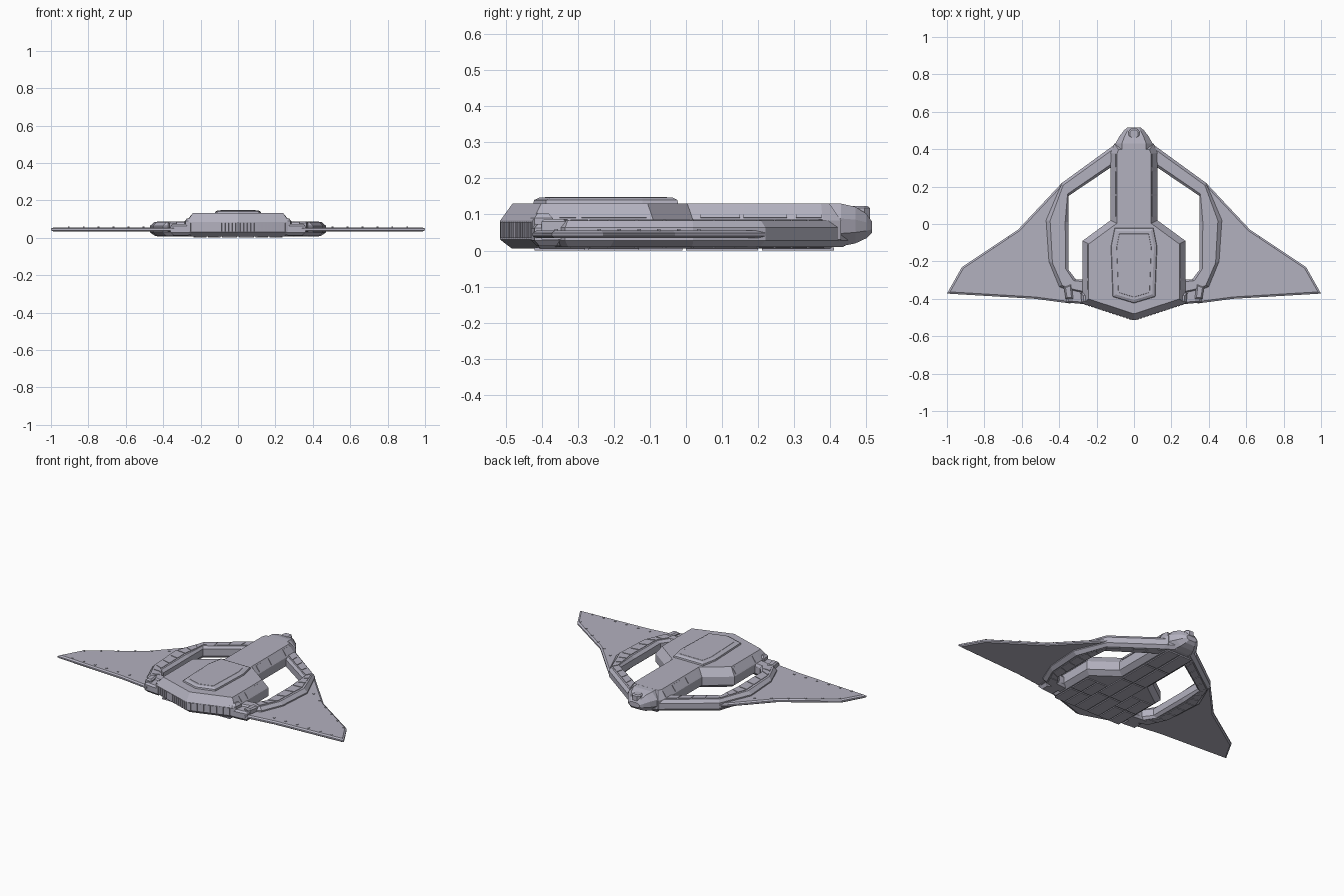
import bpy, bmesh
from mathutils import Vector

cube = bpy.data.objects.get("Cube")
if cube:
    bpy.data.objects.remove(cube, do_unlink=True)

hull_grey = bpy.data.materials.new("hull_grey")
hull_grey.use_nodes = True
GREY = (0.45, 0.44, 0.52, 1)
hull_grey.diffuse_color = GREY
hull_grey.node_tree.nodes["Principled BSDF"].inputs["Base Color"].default_value = GREY


def finish(name, bm, mirror=False):
    bmesh.ops.recalc_face_normals(bm, faces=bm.faces)
    mesh = bpy.data.meshes.new(name)
    bm.to_mesh(mesh)
    bm.free()
    mesh.materials.append(hull_grey)
    obj = bpy.data.objects.new(name, mesh)
    bpy.context.collection.objects.link(obj)
    if mirror:
        obj.modifiers.new("mirror", 'MIRROR').use_mirror_merge = False
    return obj


def loft(bm, rings):
    """Join closed rings of points and cap both ends."""
    rows = [[bm.verts.new(p) for p in ring] for ring in rings]
    n = len(rows[0])
    for a, b in zip(rows, rows[1:]):
        for i in range(n):
            j = (i + 1) % n
            bm.faces.new((a[i], a[j], b[j], b[i]))
    bm.faces.new(rows[0])
    bm.faces.new(rows[-1])


def inset(outline, d):
    """Move every edge of a counter-clockwise outline inward by d."""
    pts = [Vector(p) for p in outline]
    out = []
    for i, p in enumerate(pts):
        e1 = (p - pts[i - 1]).normalized()
        e2 = (pts[(i + 1) % len(pts)] - p).normalized()
        n1, n2 = Vector((-e1.y, e1.x)), Vector((-e2.y, e2.x))
        out.append(p + (n1 + n2) * (d / (1 + n1.dot(n2))))
    return out


def slab(name, outline, levels, mirror=False):
    """Stack one outline at several heights, each with its own inset."""
    bm = bmesh.new()
    loft(bm, [[(p.x, p.y, z) for p in inset(outline, d)] for z, d in levels])
    return finish(name, bm, mirror)


def both(half):
    return half + [(-x, y) for x, y in reversed(half) if x > 0]


def plates(name, quads, depth=0.004, mirror=True):
    """Thin panels standing proud of a surface."""
    bm = bmesh.new()
    for quad in quads:
        q = [Vector(p) for p in quad]
        n = (q[2] - q[0]).cross(q[3] - q[1]).normalized() * depth
        loft(bm, [[p - n for p in q], [p + n for p in q]])
    return finish(name, bm, mirror)


def flat(x0, x1, y0, y1, z):
    return [(x0, y0, z), (x1, y0, z), (x1, y1, z), (x0, y1, z)]


# Central hull with its narrow neck
hull = both([(0, -0.515), (0.275, -0.425), (0.275, -0.09), (0.125, 0.02),
             (0.125, 0.38), (0.105, 0.43)])
slab("hull", hull, [(0.006, 0.03), (0.03, 0), (0.083, 0), (0.131, 0.033)])

# Raised deck on the hull
deck = both([(0, -0.425), (0.115, -0.39), (0.125, -0.12), (0.105, -0.02)])
slab("raised_deck", deck, [(0.125, 0), (0.14, 0.004), (0.147, 0.018)])
slab("deck_inlay", inset(deck, 0.03), [(0.145, 0), (0.148, 0.003)])

# Rounded cap at the end of the neck
bm = bmesh.new()
cap = []
for y, w, low, high in [(0.38, 0.1, 0.012, 0.131), (0.43, 0.1, 0.012, 0.13),
                        (0.47, 0.077, 0.02, 0.121), (0.5, 0.054, 0.034, 0.102),
                        (0.516, 0.036, 0.05, 0.08)]:
    h = high - low
    half = [(w * 0.6, low), (w, low + h * 0.3), (w, low + h * 0.65), (w * 0.65, high)]
    cap.append([(x, y, z) for x, z in half + [(-x, z) for x, z in reversed(half)]])
loft(bm, cap)
finish("neck_cap", bm)
slab("cap_hatch", both([(0.015, 0.455), (0.03, 0.47), (0.03, 0.495), (0.015, 0.51)]),
     [(0.08, 0), (0.118, 0), (0.124, 0.008)])

# Ring frame: outer and inner point at each station
stations = [((0.05, 0.46), (0.05, 0.35)), ((0.11, 0.42), (0.12, 0.305)),
            ((0.385, 0.22), (0.35, 0.15)), ((0.47, 0.02), (0.35, 0.01)),
            ((0.455, -0.2), (0.35, -0.245)), ((0.4, -0.335), (0.31, -0.297)),
            ((0.355, -0.355), (0.29, -0.297)), ((0.25, -0.38), (0.25, -0.297))]
section = [(0, 0.028), (0, 0.064), (0.18, 0.083), (0.85, 0.083), (1, 0.068),
           (1, 0.025), (0.85, 0.01), (0.22, 0.01)]


def ring_point(i, s, t, z):
    (o1, n1), (o2, n2) = stations[i], stations[i + 1]
    a = Vector(o1).lerp(Vector(n1), t)
    b = Vector(o2).lerp(Vector(n2), t)
    p = a.lerp(b, s)
    return (p.x, p.y, z)


bm = bmesh.new()
last = len(stations) - 1
loft(bm, [[ring_point(min(i, last - 1), float(i == last), t, z) for t, z in section]
          for i in range(last + 1)])
finish("ring_frame", bm, True)

# Armour panels above and below the ring
for name, z in (("ring_top_panels", 0.083), ("ring_bottom_panels", 0.01)):
    quads = []
    for i, count in ((1, 4), (2, 3), (3, 3), (4, 2)):
        for k in range(count):
            a, b = (k + 0.06) / count, (k + 0.94) / count
            quads.append([ring_point(i, a, 0.3, z), ring_point(i, b, 0.3, z),
                          ring_point(i, b, 0.76, z), ring_point(i, a, 0.76, z)])
    plates(name, quads, 0.003)

# Thin flat wings
wing = [(0.4, 0.1), (0.4, -0.2), (0.34, -0.35), (0.34, -0.425), (0.53, -0.4),
        (1.0, -0.372), (0.92, -0.23), (0.62, -0.03), (0.385, 0.22)]
slab("wing", wing, [(0.034, 0.008), (0.04, 0), (0.049, 0), (0.056, 0.01)], True)

# Small wing lamps
lamps = []
for k in range(6):
    x = 0.5 + k * 0.08
    lamps.append(flat(x, x + 0.01, -0.365, -0.355, 0.056))
    y = 0.06 - k * 0.055
    lamps.append(flat(x, x + 0.01, y - 0.03, y - 0.02, 0.056))
plates("wing_lamps", lamps, 0.003)

# Joint blocks between hull and wing root
slab("wing_root", [(0.25, -0.43), (0.36, -0.42), (0.36, -0.35), (0.25, -0.3)],
     [(0.012, 0.015), (0.028, 0), (0.062, 0), (0.073, 0.01)], True)
slab("corner_block", [(0.24, -0.432), (0.28, -0.42), (0.285, -0.37), (0.24, -0.37)],
     [(0.03, 0), (0.09, 0), (0.104, 0.012)], True)
slab("ring_clamp", [(0.325, -0.4), (0.365, -0.4), (0.375, -0.335), (0.335, -0.32)],
     [(0.03, 0), (0.08, 0), (0.088, 0.008)], True)

# Panels on the sloping sides of the hull and neck
side = []
for y0, y1 in ((-0.35, -0.305), (-0.29, -0.11)):
    side.append([(0.27, y0, 0.09), (0.27, y1, 0.09), (0.246, y1, 0.123), (0.246, y0, 0.123)])
for y0, y1 in ((0.04, 0.15), (0.16, 0.28), (0.305, 0.375)):
    side.append([(0.121, y0, 0.09), (0.121, y1, 0.09), (0.097, y1, 0.123), (0.097, y0, 0.123)])
plates("side_panels", side, 0.003)

# Upright slats along the front edge
slats = []
for k in range(14):
    x = 0.012 + k * 0.0185
    y = -0.515 + x * 0.09 / 0.275
    slats.append([(x, y, 0.034), (x + 0.013, y + 0.0043, 0.034),
                  (x + 0.013, y + 0.0043, 0.079), (x, y, 0.079)])
plates("front_slats", slats, 0.003)

# Long panels and cross seams on the underside
belly = [flat(0.006, 0.085, y, y + 0.2, 0.004) for y in (-0.42, -0.21, 0.0, 0.21)]
belly += [flat(x, x + 0.068, y, y + 0.14, 0.004)
          for x in (0.093, 0.169) for y in (-0.42, -0.27)]
plates("belly_panels", belly, 0.004)
